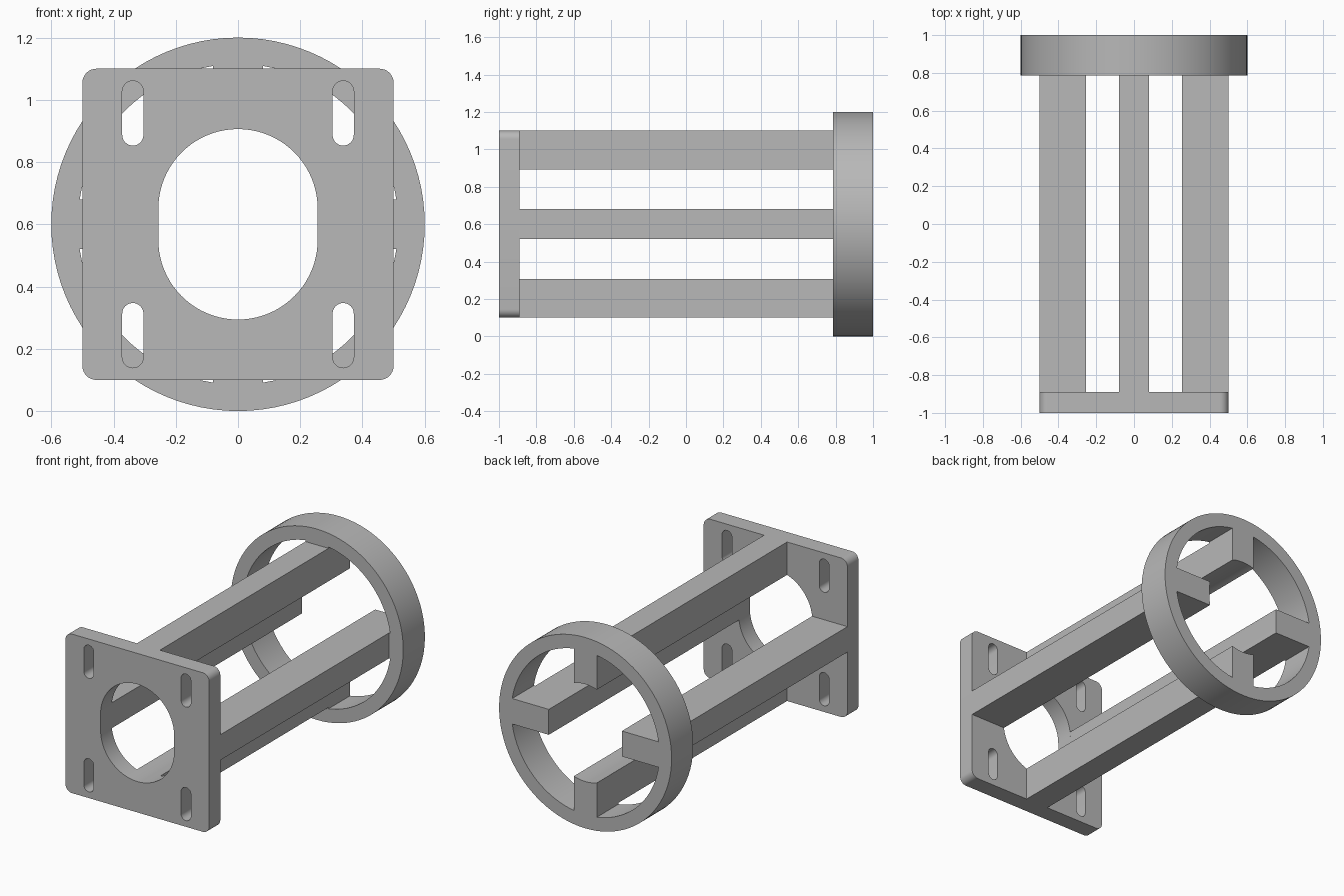
import bpy, bmesh, math
from math import sin, cos, pi, sqrt, asin

cube = bpy.data.objects.get("Cube")
if cube:
    bpy.data.objects.remove(cube, do_unlink=True)

CENTRE_Z = 0.6
PLATE = (-1.0, -0.89)       # y range of each section
BARS = (-0.89, 0.785)
RING = (0.785, 1.0)
BORE_R, BORE_SHIFT = 0.256, 0.05
BAR_HALF, BAR_OUT = 0.08, 0.5
RING_OUT, RING_IN = 0.6, 0.515

grey = bpy.data.materials.new("plain grey")
grey.use_nodes = True
colour = (0.48, 0.48, 0.48, 1)
grey.diffuse_color = colour
grey.node_tree.nodes["Principled BSDF"].inputs["Base Color"].default_value = colour


def arc(cx, cz, r, a0, a1, n):
    return [(cx + r * cos(a0 + (a1 - a0) * i / n),
             cz + r * sin(a0 + (a1 - a0) * i / n)) for i in range(n + 1)]


def rounded(cx, cz, hx, hz, r, n):
    """Rounded rectangle outline; a slot when r equals hx."""
    pts = []
    for q, (sx, sz) in enumerate(((1, 1), (-1, 1), (-1, -1), (1, -1))):
        for p in arc(cx + sx * (hx - r), cz + sz * (hz - r), r,
                     q * pi / 2, (q + 1) * pi / 2, n):
            if not pts or math.dist(p, pts[-1]) > 1e-5:
                pts.append(p)
    return pts[:-1] if math.dist(pts[0], pts[-1]) < 1e-5 else pts


def turn(pts, k):
    """Map (radial, sideways) points onto the arm at k quarter turns."""
    c, s = ((1, 0), (0, 1), (-1, 0), (0, -1))[k % 4]
    return [(u * c - v * s, u * s + v * c) for u, v in pts]


def inner_end(k):
    """Inner end of arm k, following the upright slot-shaped bore."""
    pts = []
    for i in range(-8, 9):
        v = BAR_HALF * i / 8
        if k % 2:
            u = BORE_SHIFT + sqrt(BORE_R ** 2 - v ** 2)
        else:
            u = sqrt(BORE_R ** 2 - max(abs(v) - BORE_SHIFT, 0) ** 2)
        pts.append((u, v))
    return turn(pts, k)


def extrude(name, loops, span):
    """Fill outline loops (first outer, rest holes) and extrude along y."""
    curve = bpy.data.curves.new(name + "_profile", "CURVE")
    curve.dimensions = "2D"
    curve.fill_mode = "BOTH"
    curve.extrude = (span[1] - span[0]) / 2
    for loop in loops:
        spline = curve.splines.new("POLY")
        spline.points.add(len(loop) - 1)
        for point, (x, z) in zip(spline.points, loop):
            point.co = (x, z, 0, 1)
        spline.use_cyclic_u = True
    helper = bpy.data.objects.new(name + "_helper", curve)
    bpy.context.collection.objects.link(helper)
    graph = bpy.context.evaluated_depsgraph_get()
    mesh = bpy.data.meshes.new_from_object(helper.evaluated_get(graph))
    bpy.data.objects.remove(helper, do_unlink=True)
    bpy.data.curves.remove(curve)

    # Weld caps to walls
    bm = bmesh.new()
    bm.from_mesh(mesh)
    bmesh.ops.remove_doubles(bm, verts=bm.verts, dist=1e-5)
    bmesh.ops.recalc_face_normals(bm, faces=bm.faces)
    bm.to_mesh(mesh)
    bm.free()
    mesh.name = name
    mesh.materials.clear()
    mesh.materials.append(grey)
    obj = bpy.data.objects.new(name, mesh)
    bpy.context.collection.objects.link(obj)
    obj.rotation_euler = (pi / 2, 0, 0)
    obj.location = (0, (span[0] + span[1]) / 2, CENTRE_Z)
    bpy.ops.object.select_all(action="DESELECT")
    obj.select_set(True)
    bpy.context.view_layer.objects.active = obj
    bpy.ops.object.shade_smooth_by_angle(angle=math.radians(30))
    return obj


# Front plate with bore and four mounting slots
bore = rounded(0, 0, BORE_R, BORE_R + BORE_SHIFT, BORE_R, 20)
slots = [rounded(sx * 0.338, sz * 0.357, 0.034, 0.104, 0.034, 8)
         for sx in (-1, 1) for sz in (-1, 1)]
extrude("front_plate", [rounded(0, 0, 0.5, 0.5, 0.045, 8), bore] + slots, PLATE)

# Four long bars
for k, side in enumerate(("left", "top", "right", "bottom")):
    outer = turn([(BAR_OUT, BAR_HALF), (BAR_OUT, -BAR_HALF)], k)
    extrude(side + "_bar", [inner_end(k) + outer], BARS)

# Rear ring, its opening notched by the four bar ends
gap = asin(BAR_HALF / RING_IN)
opening = []
for k in range(4):
    opening += inner_end(k)
    opening += arc(0, 0, RING_IN, k * pi / 2 + gap, (k + 1) * pi / 2 - gap, 20)
extrude("rear_ring", [arc(0, 0, RING_OUT, 0, 2 * pi, 96)[:-1], opening], RING)
